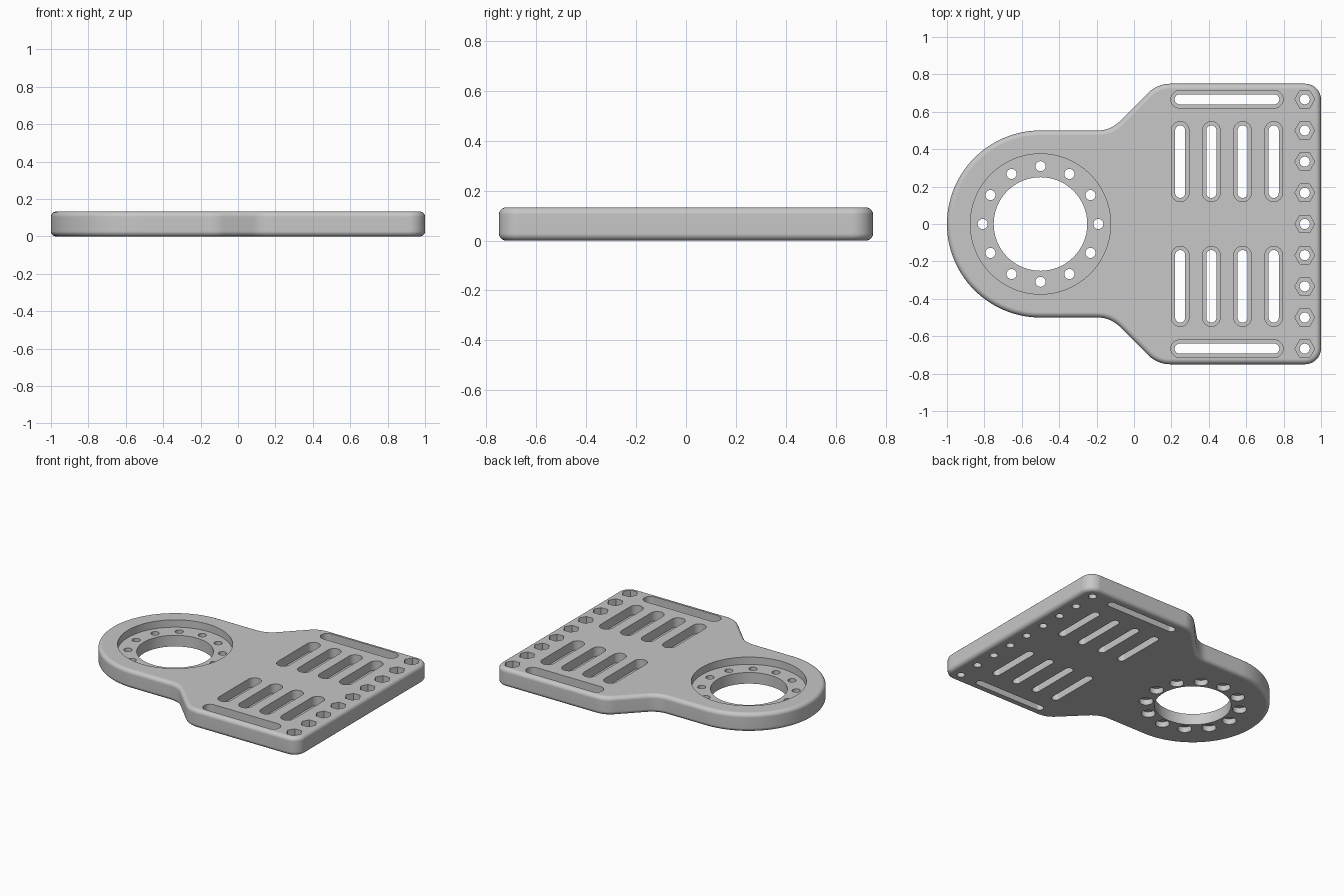
import bpy
import bmesh
from math import cos, sin, pi, radians
from mathutils import Vector

cube = bpy.data.objects.get("Cube")
if cube:
    bpy.data.objects.remove(cube)

THICK = 0.133
POCKET_Z = 0.067    # floor of the slot and nut pockets
RECESS_Z = 0.08     # floor of the ring recess
HEAD = Vector((-0.5, 0))
GREY = (0.57, 0.57, 0.57, 1)

grey = bpy.data.materials.new("plain grey")
grey.use_nodes = True
grey.diffuse_color = GREY
grey.node_tree.nodes["Principled BSDF"].inputs["Base Color"].default_value = GREY


def arc(centre, radius, start, end, steps):
    """Points on an arc between two angles in degrees."""
    angles = [radians(start + (end - start) * i / steps) for i in range(steps + 1)]
    return [Vector((centre[0] + radius * cos(a), centre[1] + radius * sin(a))) for a in angles]


def polygon(centre, radius, sides):
    return arc(centre, radius, 0, 360, sides)[:-1]


def slot(centre, half, radius, along_y):
    """Stadium outline, half is the distance from centre to each end arc."""
    step = Vector((0, half)) if along_y else Vector((half, 0))
    turn = 90 if along_y else 0
    mid = Vector(centre)
    return (arc(mid + step, radius, turn - 90, turn + 90, 16)
            + arc(mid - step, radius, turn + 90, turn + 270, 16))


def prism(bm, pts, z0, z1):
    """Extrude a counter-clockwise outline and return its bottom and top faces."""
    bottom = [bm.verts.new((p.x, p.y, z0)) for p in pts]
    top = [bm.verts.new((p.x, p.y, z1)) for p in pts]
    caps = [bm.faces.new(bottom[::-1]), bm.faces.new(top)]
    for i in range(len(pts)):
        j = (i + 1) % len(pts)
        bm.faces.new((bottom[i], bottom[j], top[j], top[i]))
    bm.normal_update()
    return caps


def make_object(name, bm):
    mesh = bpy.data.meshes.new(name)
    bm.normal_update()
    bm.to_mesh(mesh)
    bm.free()
    mesh.materials.append(grey)
    obj = bpy.data.objects.new(name, mesh)
    bpy.context.collection.objects.link(obj)
    return obj


# Plate outline: upper half from the right edge to the head, then mirrored
CORNER, BEND = 0.085, 0.167
upper = arc((1 - CORNER, 0.75 - CORNER), CORNER, 0, 90, 8)
upper += arc((0.194, 0.75 - BEND), BEND, 90, 135, 8)
upper += arc((-0.194, 0.5 + BEND), BEND, 315, 270, 8)
upper += arc(HEAD, 0.5, 90, 180, 48)
outline = upper + [Vector((p.x, -p.y)) for p in reversed(upper[:-1])]

# Plate body with rounded rims
bm = bmesh.new()
caps = prism(bm, outline, 0, THICK)
rims = [e for f in caps for e in f.edges]
bmesh.ops.bevel(bm, geom=rims, offset=0.028, segments=5, profile=0.5, affect='EDGES')
plate = make_object("mounting_plate", bm)

# Cutters: openings through the plate, pockets from above, bores from below
through, pockets, bores = bmesh.new(), bmesh.new(), bmesh.new()


def cut_through(pts):
    prism(through, pts, -0.1, THICK + 0.1)


def cut_pocket(pts, floor=POCKET_Z):
    prism(pockets, pts, floor, THICK + 0.1)


# Ring recess, centre opening and bolt circle
cut_pocket(polygon(HEAD, 0.375, 96), RECESS_Z)
cut_through(polygon(HEAD, 0.25, 96))
for centre in polygon(HEAD, 0.309, 12):
    cut_through(polygon(centre, 0.027, 24))
    prism(bores, polygon(centre, 0.046, 24), -0.1, 0.04)

# Stepped slots, mirrored front to back
for side in (1, -1):
    places = [((0.247 + k / 6, side / 3), 0.167, True) for k in range(4)]
    places.append(((0.497, side * 2 / 3), 0.253, False))
    for centre, half, along_y in places:
        cut_through(slot(centre, half, 0.027, along_y))
        cut_pocket(slot(centre, half, 0.047, along_y))

# Row of hexagonal nut pockets
for k in range(-4, 5):
    centre = (0.913, k / 6)
    cut_through(polygon(centre, 0.027, 24))
    cut_pocket(polygon(centre, 0.053, 6))

bpy.context.view_layer.objects.active = plate
for name, bm in (("pocket_cutter", pockets), ("bore_cutter", bores), ("through_cutter", through)):
    cutter = make_object(name, bm)
    cutter.hide_render = True
    mod = plate.modifiers.new(name, 'BOOLEAN')
    mod.operation = 'DIFFERENCE'
    mod.solver = 'EXACT'
    mod.object = cutter
    bpy.ops.object.modifier_apply(modifier=name)
    bpy.data.objects.remove(cutter)

# Smooth curves, crisp cut edges, flat large faces
bpy.ops.object.select_all(action='DESELECT')
plate.select_set(True)
bpy.ops.object.shade_smooth_by_angle(angle=radians(30))
normals = plate.modifiers.new("flat_face_normals", 'WEIGHTED_NORMAL')
normals.keep_sharp = True
